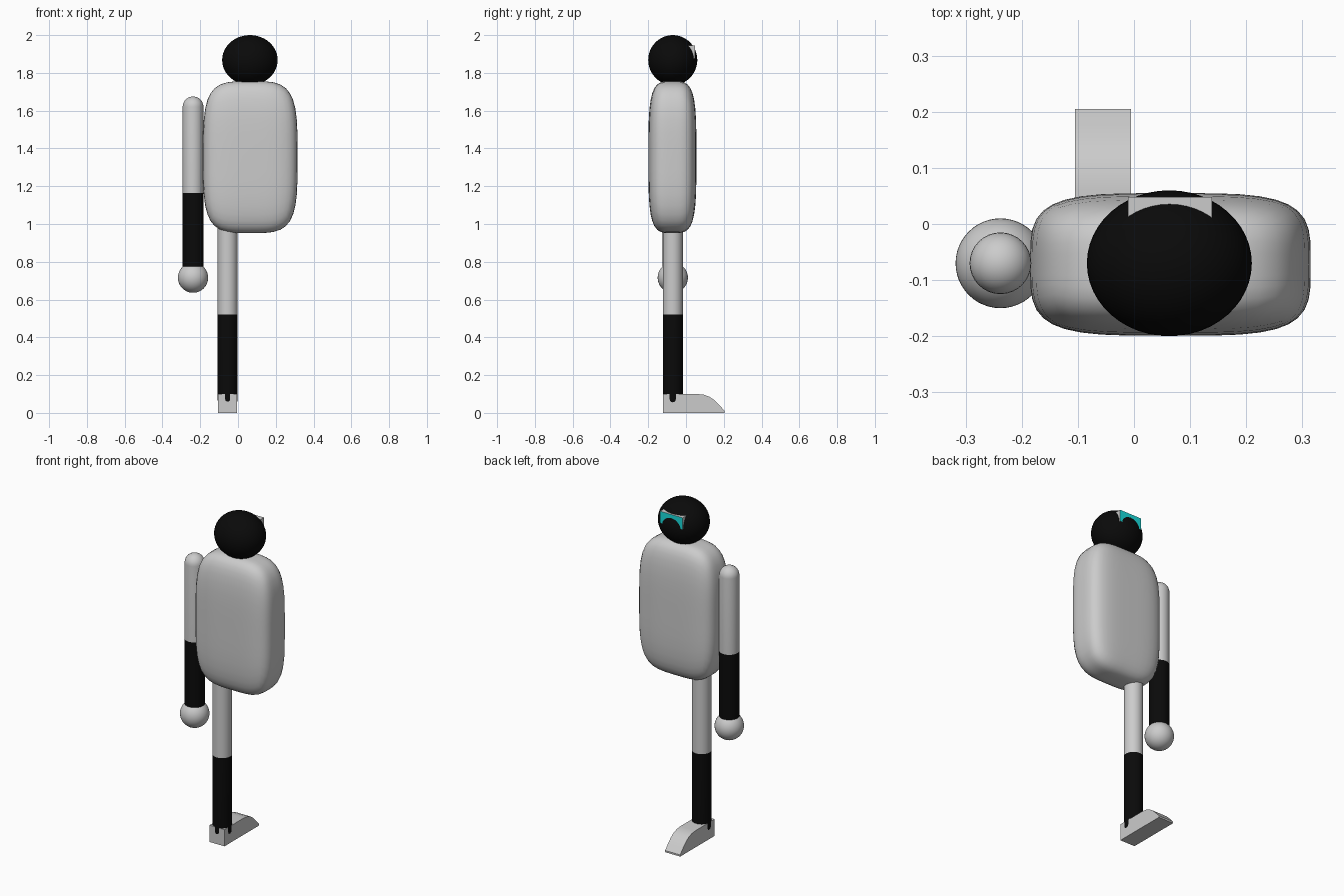
import bpy, bmesh
from math import sin, cos, pi, radians

if "Cube" in bpy.data.objects:
    bpy.data.objects.remove(bpy.data.objects["Cube"])

Y = -0.07  # shared depth of body, arm, leg and head


def material(name, rgb):
    m = bpy.data.materials.new(name)
    m.diffuse_color = (*rgb, 1)
    m.use_nodes = True
    m.node_tree.nodes["Principled BSDF"].inputs["Base Color"].default_value = m.diffuse_color
    return m


BLACK = material("black", (0.003, 0.003, 0.003))
TEAL = material("teal", (0.01, 0.72, 0.72))


def finish(bm, name, mat=None, angle=40):
    bmesh.ops.recalc_face_normals(bm, faces=bm.faces)
    me = bpy.data.meshes.new(name)
    bm.to_mesh(me)
    bm.free()
    ob = bpy.data.objects.new(name, me)
    bpy.context.collection.objects.link(ob)
    if mat:
        me.materials.append(mat)
    bpy.ops.object.select_all(action='DESELECT')
    ob.select_set(True)
    bpy.context.view_layer.objects.active = ob
    bpy.ops.object.shade_smooth_by_angle(angle=radians(angle))
    return ob


def ellipsoid(name, loc, radii, mat=None):
    bm = bmesh.new()
    bmesh.ops.create_uvsphere(bm, u_segments=48, v_segments=24, radius=1)
    bmesh.ops.scale(bm, vec=radii, verts=bm.verts)
    bmesh.ops.translate(bm, vec=loc, verts=bm.verts)
    return finish(bm, name, mat)


def limb(name, x, r, z0, z1, mat=None, round_top=False, round_bottom=False):
    """Lathe a tube about a vertical axis, with optional domed ends."""
    arc = [i * pi / 16 for i in range(9)]
    low = [(r * sin(a), z0 + r * (1 - cos(a))) for a in arc] if round_bottom else [(0, z0), (r, z0)]
    high = [(r * cos(a), z1 - r * (1 - sin(a))) for a in arc] if round_top else [(r, z1), (0, z1)]
    bm = bmesh.new()
    vs = [bm.verts.new((x + p, Y, z)) for p, z in low + high]
    edges = [bm.edges.new(e) for e in zip(vs, vs[1:])]
    bmesh.ops.spin(bm, geom=vs + edges, cent=(x, Y, 0), axis=(0, 0, 1), angle=2 * pi, steps=32)
    bmesh.ops.remove_doubles(bm, verts=bm.verts, dist=1e-4)
    return finish(bm, name, mat)


# Torso: cube swollen into a soft rounded block
bm = bmesh.new()
bmesh.ops.create_cube(bm, size=2)
bmesh.ops.subdivide_edges(bm, edges=bm.edges, cuts=11, use_grid_fill=True)
for v in bm.verts:
    v.co /= sum(abs(c) ** 4 for c in v.co) ** 0.25
bmesh.ops.scale(bm, vec=(0.25, 0.127, 0.402), verts=bm.verts)
bmesh.ops.translate(bm, vec=(0.065, Y - 0.002, 1.354), verts=bm.verts)
finish(bm, "torso")

# Head
ellipsoid("head", (0.063, Y, 1.868), (0.147, 0.13, 0.132), BLACK)

# Visor: box sunk in the head, only its outer face coloured
bm = bmesh.new()
bmesh.ops.create_cube(bm, size=1)
bmesh.ops.scale(bm, vec=(0.15, 0.07, 0.07), verts=bm.verts)
bmesh.ops.translate(bm, vec=(0.064, 0.013, 1.91), verts=bm.verts)
visor = finish(bm, "visor")
visor.data.materials.append(None)
visor.data.materials.append(TEAL)
for p in visor.data.polygons:
    p.material_index = 1 if p.normal.y > 0.9 else 0

# Arm and hand
limb("upper_arm", -0.238, 0.055, 1.165, 1.675, round_top=True)
limb("lower_arm", -0.238, 0.055, 0.775, 1.165, BLACK)
ellipsoid("hand", (-0.238, Y, 0.716), (0.08, 0.08, 0.08))

# Leg, its domed end pushing slightly through the foot
limb("upper_leg", -0.055, 0.053, 0.52, 1.0)
limb("lower_leg", -0.055, 0.053, 0.02, 0.52, BLACK, round_bottom=True)

# Foot: side profile extruded across its width
profile = [(-0.121, 0), (-0.121, 0.1), (0.06, 0.1), (0.095, 0.096), (0.125, 0.085),
           (0.152, 0.066), (0.178, 0.04), (0.205, 0.01), (0.205, 0)]
bm = bmesh.new()
face = bm.faces.new([bm.verts.new((-0.105, y, z)) for y, z in profile])
ext = bmesh.ops.extrude_face_region(bm, geom=[face], use_keep_orig=True)
bmesh.ops.translate(bm, vec=(0.1, 0, 0), verts=[g for g in ext["geom"] if isinstance(g, bmesh.types.BMVert)])
finish(bm, "foot")
